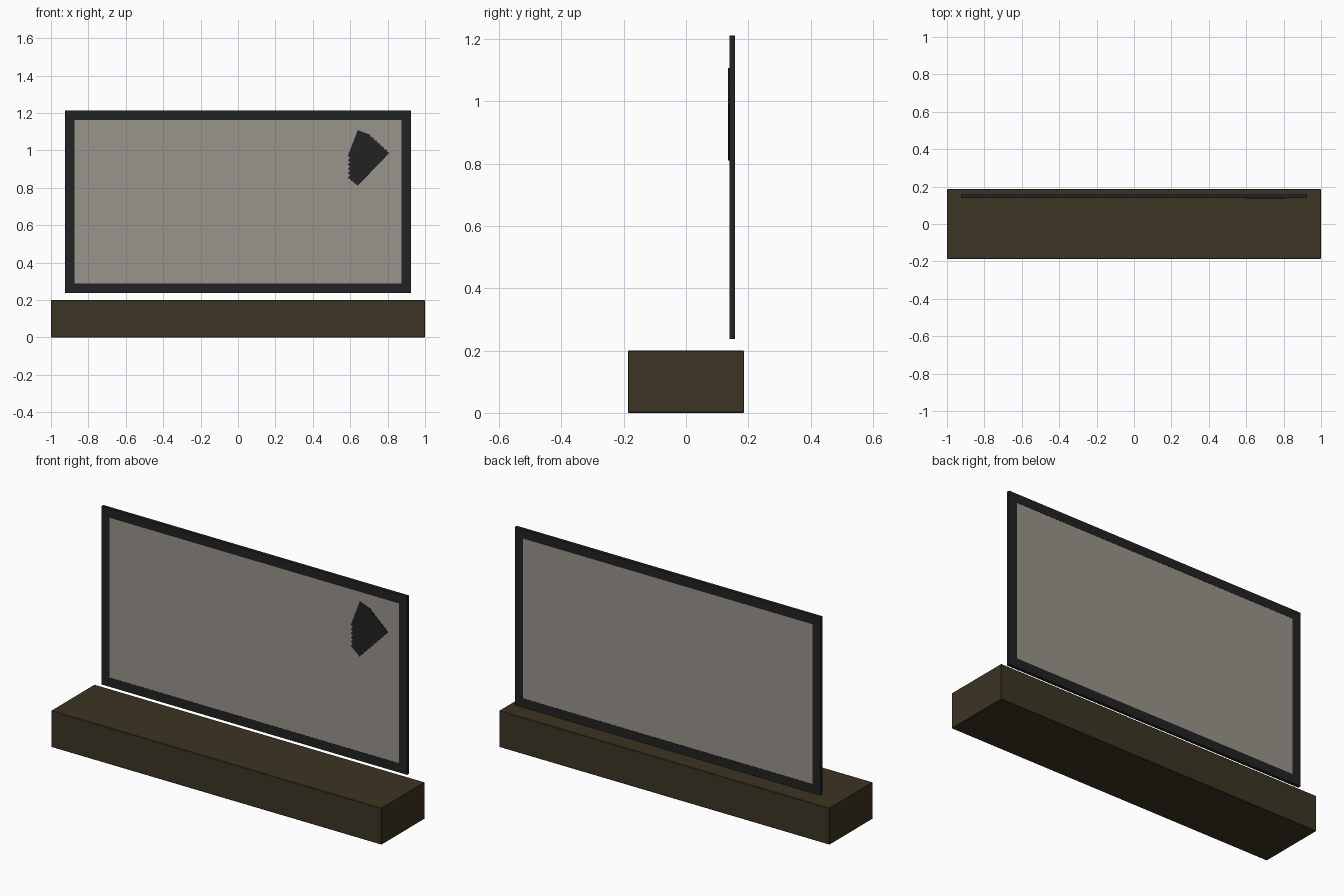
import bpy
import bmesh
from mathutils import Vector

if "Cube" in bpy.data.objects:
    bpy.data.objects.remove(bpy.data.objects["Cube"], do_unlink=True)


def material(name, rgb):
    mat = bpy.data.materials.new(name)
    mat.use_nodes = True
    colour = (*rgb, 1)
    mat.diffuse_color = colour
    shader = mat.node_tree.nodes["Principled BSDF"]
    shader.inputs["Base Color"].default_value = colour
    shader.inputs["Roughness"].default_value = 0.8
    return mat


wood = material("dark_brown_wood", (0.045, 0.035, 0.017))
black = material("black_plastic", (0.016, 0.016, 0.016))
grey = material("warm_grey_screen", (0.315, 0.296, 0.262))


def add_object(name, bm, mat):
    bmesh.ops.recalc_face_normals(bm, faces=bm.faces[:])
    mesh = bpy.data.meshes.new(name)
    bm.to_mesh(mesh)
    bm.free()
    mesh.materials.append(mat)
    obj = bpy.data.objects.new(name, mesh)
    bpy.context.collection.objects.link(obj)
    return obj


def box(name, low, high, mat):
    low, high = Vector(low), Vector(high)
    bm = bmesh.new()
    bmesh.ops.create_cube(bm, size=1)
    bmesh.ops.scale(bm, vec=high - low, verts=bm.verts[:])
    bmesh.ops.translate(bm, vec=(low + high) / 2, verts=bm.verts[:])
    return add_object(name, bm, mat)


def extrude_y(bm, face, depth):
    new = bmesh.ops.extrude_face_region(bm, geom=[face] if not isinstance(face, list) else face)
    verts = [v for v in new["geom"] if isinstance(v, bmesh.types.BMVert)]
    bmesh.ops.translate(bm, vec=(0, depth, 0), verts=verts)


# Low cabinet under the screen
cabinet = box("cabinet", (-1, -0.187, 0), (1, 0.187, 0.2), wood)
bevel = cabinet.modifiers.new("soft_edges", "BEVEL")
bevel.width = 0.003
bevel.segments = 1

# Rectangular frame, mitred at the corners
half_width, bottom, top, border = 0.925, 0.238, 1.212, 0.05
front, back = 0.14, 0.158


def rectangle(bm, inset):
    x, low, high = half_width - inset, bottom + inset, top - inset
    return [bm.verts.new((px, front, pz)) for px, pz in
            ((-x, low), (x, low), (x, high), (-x, high))]


bm = bmesh.new()
outer, inner = rectangle(bm, 0), rectangle(bm, border)
sides = []
for i in range(4):
    j = (i + 1) % 4
    sides.append(bm.faces.new((outer[i], outer[j], inner[j], inner[i])))
extrude_y(bm, sides, back - front)
add_object("screen_frame", bm, black)

# Screen panel, almost flush with the frame on both sides
box("screen_panel",
    (-half_width + border, front + 0.001, bottom + border),
    (half_width - border, back - 0.001, top - border), grey)


# Fan-shaped plate with two notched edges
def notched(start, end, count, notch):
    start, end, notch = Vector(start), Vector(end), Vector(notch)
    points = []
    for i in range(count):
        points.append(start.lerp(end, i / count))
        points.append(start.lerp(end, (i + 0.6) / count) + notch)
    return points + [end]


outline = [Vector((0.64, 1.108))]
outline += notched((0.705, 1.085), (0.811, 0.988), 6, (-0.004, -0.004))
outline += [Vector((0.64, 0.811))]
outline += notched((0.587, 0.855), (0.587, 0.97), 5, (0.012, 0))
bm = bmesh.new()
plate = bm.faces.new([bm.verts.new((p.x, 0.1355, p.y)) for p in outline])
extrude_y(bm, plate, 0.0058)
add_object("fan_plate", bm, black)
